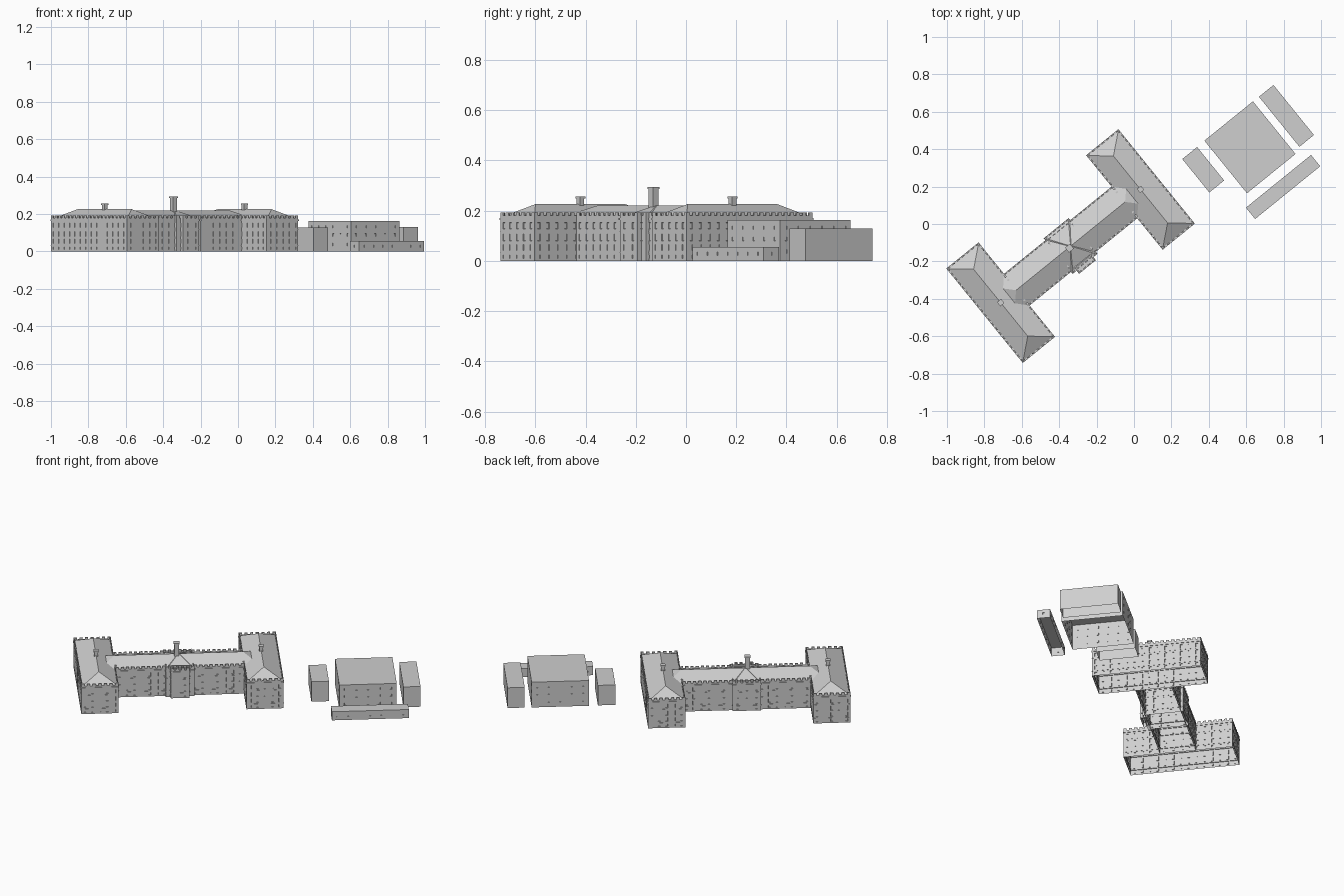
import bpy, bmesh, math
from mathutils import Vector, Matrix

cube = bpy.data.objects.get("Cube")
if cube:
    bpy.data.objects.remove(cube, do_unlink=True)

# One plain grey for the whole massing model
grey = bpy.data.materials.new("plain_grey")
grey.use_nodes = True
GREY = (0.62, 0.62, 0.62, 1)
grey.diffuse_color = GREY
grey.node_tree.nodes["Principled BSDF"].inputs["Base Color"].default_value = GREY
grey.node_tree.nodes["Principled BSDF"].inputs["Roughness"].default_value = 0.9

ANGLE = math.radians(39)
HALL = Matrix.Translation((-0.339, -0.118, 0)) @ Matrix.Rotation(ANGLE, 4, "Z")
EAVE, WALL_TOP, MERLON_TOP = 0.176, 0.18, 0.192
# Window rows as (sill, head)
HALL_ROWS = [(0.01, 0.024), (0.042, 0.066), (0.08, 0.108), (0.128, 0.152)]


def finish(bm, name, matrix):
    mesh = bpy.data.meshes.new(name)
    bm.to_mesh(mesh)
    bm.free()
    mesh.materials.append(grey)
    obj = bpy.data.objects.new(name, mesh)
    obj.matrix_world = matrix
    bpy.context.scene.collection.objects.link(obj)
    return obj


def add_box(bm, lo, hi):
    lo, hi = Vector(lo), Vector(hi)
    m = Matrix.Translation((lo + hi) / 2) @ Matrix.Diagonal((*(hi - lo), 1))
    bmesh.ops.create_cube(bm, size=1, matrix=m)


def corners(c, h):
    return [Vector((c[0] + sx * h[0], c[1] + sy * h[1], 0))
            for sx, sy in ((-1, -1), (1, -1), (1, 1), (-1, 1))]


def wall(bm, a, b, top, rows, pitch, width):
    """One wall from a to b with shallow recessed windows."""
    length = (b - a).length
    n = max(1, int(length / pitch)) if rows else 0
    xs = [0.0]
    for i in range(n):
        mid = length * (i + 0.5) / n
        xs += [mid - width / 2, mid + width / 2]
    xs.append(length)
    zs = [0.0] + [z for row in rows for z in row] + [top]
    along = (b - a).normalized()
    grid = [[bm.verts.new(a + along * x + Vector((0, 0, z))) for x in xs] for z in zs]
    panes = []
    for j in range(len(zs) - 1):
        for i in range(len(xs) - 1):
            f = bm.faces.new((grid[j][i], grid[j][i + 1], grid[j + 1][i + 1], grid[j + 1][i]))
            if i % 2 and j % 2:
                panes.append(f)
    if panes:
        bm.normal_update()
        bmesh.ops.inset_individual(bm, faces=panes, thickness=0.0006, depth=-0.003)


def block(name, c, h, top, rows=(), pitch=0.043, width=0.013, matrix=HALL, lid=None):
    """Hollow block, open below, with windowed walls and a flat lid."""
    bm = bmesh.new()
    pts = corners(c, h)
    for i in range(4):
        wall(bm, pts[i], pts[(i + 1) % 4], top, rows, pitch, width)
    z = Vector((0, 0, top if lid is None else lid))
    bm.faces.new([bm.verts.new(p + z) for p in pts])
    bmesh.ops.remove_doubles(bm, verts=bm.verts, dist=0.00005)
    return finish(bm, name, matrix)


def ring(name, c, h, z0, z1, out, thick=0.005):
    """Projecting band around a block."""
    bm = bmesh.new()
    x, y, i = h[0] + out, h[1] + out, thick + out
    for s in (-1, 1):
        ys = sorted((s * y, s * (y - i)))
        xs = sorted((s * x, s * (x - i)))
        add_box(bm, (c[0] - x, c[1] + ys[0], z0), (c[0] + x, c[1] + ys[1], z1))
        add_box(bm, (c[0] + xs[0], c[1] - y + i, z0), (c[0] + xs[1], c[1] + y - i, z1))
    return finish(bm, name, HALL)


def battlements(name, c, h, pitch=0.03, tooth=0.018, thick=0.006):
    """Row of merlons along every edge of a block."""
    bm = bmesh.new()
    for axis in (0, 1):
        n = max(2, round(2 * h[axis] / pitch))
        for s in (-1, 1):
            for k in range(n):
                pos = -h[axis] + tooth / 2 + (2 * h[axis] - tooth) * k / (n - 1)
                lo, hi = [0, 0, WALL_TOP - 0.002], [0, 0, MERLON_TOP]
                lo[axis], hi[axis] = c[axis] + pos - tooth / 2, c[axis] + pos + tooth / 2
                e = s * h[1 - axis]
                edge = sorted((e, e - s * thick))
                lo[1 - axis], hi[1 - axis] = c[1 - axis] + edge[0], c[1 - axis] + edge[1]
                add_box(bm, lo, hi)
    return finish(bm, name, HALL)


def hip_roof(name, c, h, ridge, axis, top):
    """Hipped roof with its ridge along the given axis; zero ridge makes a pyramid."""
    bm = bmesh.new()
    base = [bm.verts.new(p + Vector((0, 0, EAVE))) for p in corners(c, h)]
    d = Vector((ridge, 0, 0)) if axis == 0 else Vector((0, ridge, 0))
    mid = Vector((c[0], c[1], top))
    p, q = bm.verts.new(mid - d), bm.verts.new(mid + d)
    b0, b1, b2, b3 = base if axis == 0 else base[1:] + base[:1]
    for f in ((b0, b1, q, p), (b1, b2, q), (b2, b3, p, q), (b3, b0, p)):
        bm.faces.new(f)
    bmesh.ops.remove_doubles(bm, verts=bm.verts, dist=0.00005)
    return finish(bm, name, HALL)


def chimney(name, c, half, z0, z1):
    bm = bmesh.new()
    cap = half + 0.003
    add_box(bm, (c[0] - half, c[1] - half, z0), (c[0] + half, c[1] + half, z1 - 0.008))
    add_box(bm, (c[0] - cap, c[1] - cap, z1 - 0.008), (c[0] + cap, c[1] + cap, z1))
    return finish(bm, name, HALL)


# Hall: two long cross wings, a linking range, a central block and an entrance bay
parts = [("left_wing", (0.481, 0), (0.108, 0.322)),
         ("right_wing", (-0.481, 0), (0.108, 0.322)),
         ("main_range", (0, 0), (0.374, 0.106)),
         ("central_block", (0, 0), (0.083, 0.12)),
         ("entrance_bay", (0, -0.12), (0.055, 0.021))]
for name, c, h in parts:
    block(name, c, h, WALL_TOP, HALL_ROWS, lid=EAVE - 0.002)
    ring(name + "_cornice", c, h, 0.163, 0.17, 0.003)
    ring(name + "_base_course", c, h, 0.031, 0.034, 0.0015)
    ring(name + "_string_course", c, h, 0.118, 0.12, 0.001)
    battlements(name + "_battlements", c, h)

# Roofs and chimneys
for name, u in (("left_wing", 0.481), ("right_wing", -0.481)):
    hip_roof(name + "_roof", (u, 0), (0.102, 0.316), 0.23, 1, 0.226)
    chimney(name + "_chimney", (u, 0), 0.011, 0.2, 0.257)
hip_roof("main_roof", (0, 0), (0.47, 0.1), 0.375, 0, 0.22)
hip_roof("central_roof", (0, 0), (0.077, 0.114), 0, 1, 0.222)
chimney("central_chimney", (-0.012, -0.005), 0.014, 0.2, 0.295)

# Detached flat-roofed outbuildings
tall_rows = [(0.03, 0.045), (0.08, 0.095), (0.125, 0.14)]
outbuildings = [("large_outbuilding", (0.62, 0.41), (0.167, 0.181), 0.162, tall_rows),
                ("near_outbuilding", (0.37, 0.29), (0.051, 0.115), 0.128, ()),
                ("far_outbuilding", (0.815, 0.578), (0.05, 0.172), 0.13, ()),
                ("low_outbuilding", (0.797, 0.198), (0.224, 0.039), 0.055, [(0.022, 0.036)])]
for name, c, h, top, rows in outbuildings:
    place = Matrix.Translation((c[0], c[1], 0)) @ Matrix.Rotation(ANGLE, 4, "Z")
    block(name, (0, 0), h, top, rows, pitch=0.06, width=0.01, matrix=place)
